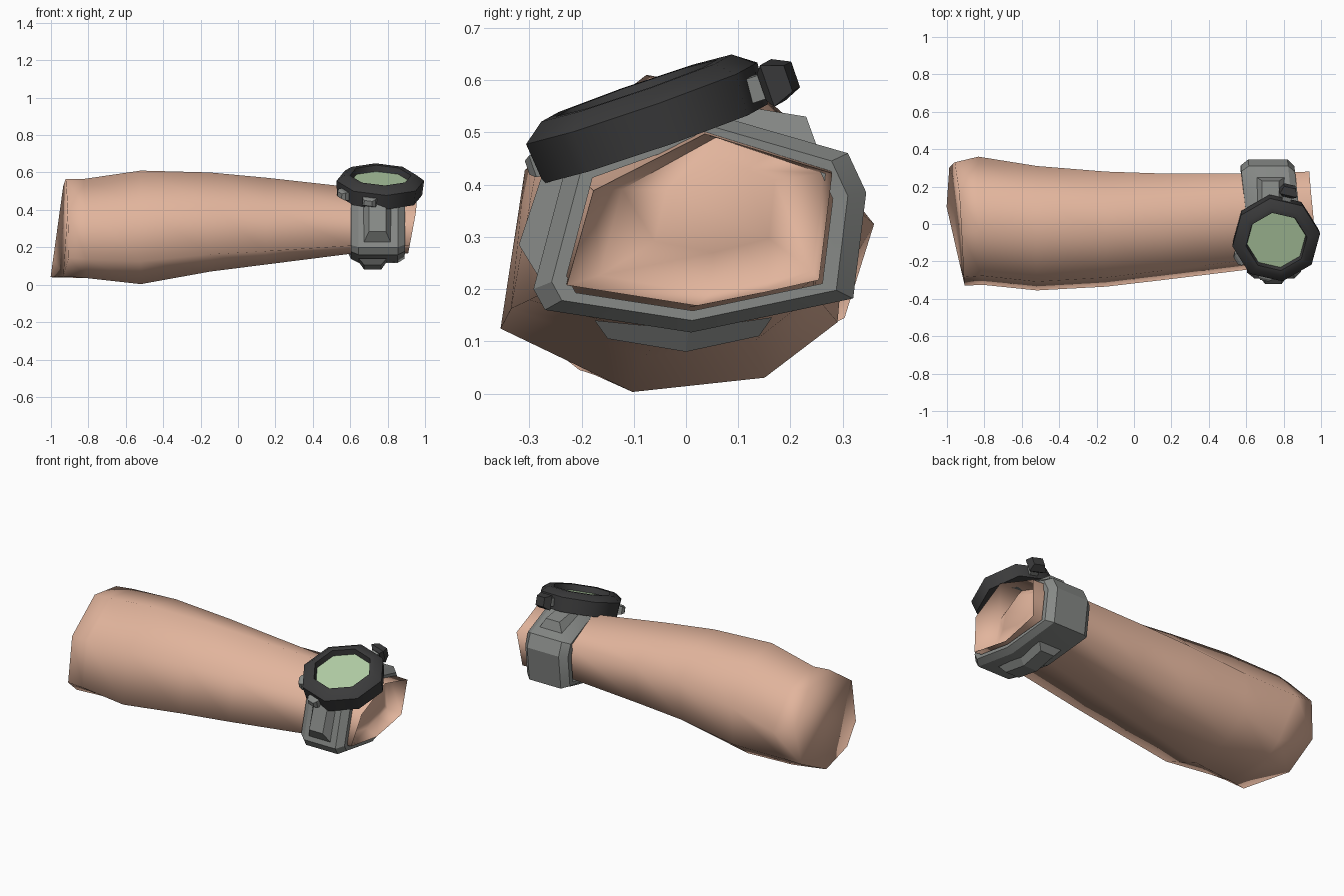
import bpy, bmesh, math
from mathutils import Vector, Matrix

if "Cube" in bpy.data.objects:
    bpy.data.objects.remove(bpy.data.objects["Cube"])


def material(name, r, g, b):
    m = bpy.data.materials.new(name)
    m.diffuse_color = (r, g, b, 1)
    m.use_nodes = True
    m.node_tree.nodes["Principled BSDF"].inputs["Base Color"].default_value = m.diffuse_color
    return m


SKIN = material("skin", 0.76, 0.46, 0.335)
GREY = material("strap grey", 0.24, 0.25, 0.24)
DARK = material("case dark grey", 0.043, 0.043, 0.044)
GREEN = material("dial green", 0.45, 0.62, 0.38)


def loft(name, rings, mat, smooth=None, closed=False):
    """Skin a list of equal-length point rings."""
    bm = bmesh.new()
    vs = [[bm.verts.new(p) for p in ring] for ring in rings]
    n = len(vs[0])
    pairs = list(zip(vs, vs[1:])) + ([(vs[-1], vs[0])] if closed else [])
    for a, b in pairs:
        for i in range(n):
            j = (i + 1) % n
            bm.faces.new((a[i], a[j], b[j], b[i]))
    if not closed:
        bm.faces.new(vs[0])
        bm.faces.new(vs[-1])
    bmesh.ops.recalc_face_normals(bm, faces=bm.faces)
    me = bpy.data.meshes.new(name)
    bm.to_mesh(me)
    bm.free()
    me.materials.append(mat)
    ob = bpy.data.objects.new(name, me)
    bpy.context.collection.objects.link(ob)
    if smooth:
        bpy.ops.object.select_all(action='DESELECT')
        ob.select_set(True)
        bpy.context.view_layer.objects.active = ob
        bpy.ops.object.shade_smooth_by_angle(angle=math.radians(smooth))
    return ob


# Forearm: cross-section blends from elbow shape to wrist shape
RIM = [(0, .2), (.19, .01), (.64, 0), (.96, .2), (1, .6), (.76, .93), (.42, 1), (.07, .7)]
CREASE = [(0, .2), (.22, .01), (.68, .01), (.81, .14), (1, .55), (.76, .93), (.42, 1), (.07, .7)]
ELBOW = [(0, .2), (.38, 0), (.76, .045), (.97, .22), (1, .6), (.76, .93), (.42, 1), (.07, .7)]
WRIST = [(0, .12), (.49, 0), (.75, .08), (.95, .15), (1, .77), (.76, .885), (.52, 1), (.1, .67)]


def section(x, y0, y1, z0, z1, shear=lambda u, v: 0, start=ELBOW):
    t = min(1, max(0, (x + .5) / 1.1))
    pts = []
    for e, w in zip(start, WRIST):
        u, v = (e[k] + (w[k] - e[k]) * t for k in (0, 1))
        pts.append((x + shear(u, v), y0 + (y1 - y0) * u, z0 + (z1 - z0) * v))
    return pts


arm = [
    section(-.905, -.33, .33, .04, .565, lambda u, v: -.097 * min(1, u * 1.6) * (1 - .75 * v), RIM),
    section(-.81, -.325, .36, .03, .565, lambda u, v: -.04 * u * v, CREASE),
    section(-.52, -.355, .31, .003, .61),
    section(-.15, -.335, .28, .07, .60),
    section(.15, -.30, .27, .108, .572),
    section(.60, -.245, .27, .165, .522),
    section(.91, -.228, .28, .168, .497, lambda u, v: .065 * v - .03 * u * v),
    # recess in the wrist end, with a domed bottom
    section(.83, -.165, .262, .19, .49),
    section(.86, -.06, .17, .27, .45),
]
loft("forearm", arm, SKIN, 115)

# Strap: bevelled ring around the wrist
PROFILE = [(-.27, .16), (.01, .117), (.32, .182), (.345, .385), (.31, .46),
           (.05, .535), (-.23, .435), (-.292, .2)]


def strap_ring(x, s):
    cy, cz = .025, .325
    return [(x - .1 * max(0, y), cy + (y - cy) * s, cz + (z - cz) * s) for y, z in PROFILE]


loft("strap", [strap_ring(x, s) for x, s in
               ((.605, .80), (.605, .90), (.645, 1), (.855, 1), (.892, .89), (.892, .80))],
     GREY, 30, closed=True)


# Raised strap plates: tapered strips following the strap
def plate(name, x, base, top):
    def ring(b, t):
        return [(x - .075, *b), (x + .075, *b), (x + .045, *t), (x - .045, *t)]
    loft(name, [ring(b, t) for b, t in zip(base, top)], GREY)


plate("front_plate", .745, [(-.28, .22), (-.22, .47)], [(-.32, .285), (-.268, .44)])
plate("bottom_plate", .72, [(-.175, .14), (.005, .122), (.165, .146)],
      [(-.15, .105), (0, .08), (.14, .11)])
plate("back_plate", .73, [(.03, .53), (.25, .475)], [(.07, .556), (.23, .53)])

# Watch head, built in its own tilted frame
up = Vector((.045, -.325, .94)).normalized()
right = (Vector((1, 0, 0)) - up * up.x).normalized()
FRAME = Matrix((right, up.cross(right), up)).transposed()
ORIGIN = Vector((.757, -.058, .478))


def local(r, deg, h, side=0):
    a = math.radians(deg)
    return ORIGIN + FRAME @ Vector((r * math.cos(a) - side * math.sin(a),
                                    r * math.sin(a) + side * math.cos(a), h))


def octagon(r, h):
    return [local(r, 8 + 45 * i, h) for i in range(8)]


loft("watch_case", [octagon(r, h) for r, h in
                    ((.23, 0), (.237, .082), (.195, .113), (.165, .113), (.157, .075))],
     DARK, 50)
loft("dial", [octagon(.158, .074), octagon(.158, .08)], GREEN)


# Buttons around the case: rings of (radius, half width, half height)
def button(name, deg, h, steps, mat):
    loft(name, [[local(r, deg, h + sz * hh, sy * hw)
                 for sy, sz in ((-1, -1), (1, -1), (1, 1), (-1, 1))]
                for r, hw, hh in steps], mat)


button("crown_stem", 75.5, .04, [(.20, .024, .024), (.255, .024, .024)], GREY)
button("crown", 75.5, .04, [(.242, .03, .027), (.258, .048, .042), (.298, .032, .026)], DARK)
for i, deg in enumerate((210.5, 255.5)):
    button(f"pusher_{i + 1}", deg, .035, [(.20, .04, .024), (.235, .036, .022), (.25, .022, .014)], GREY)
